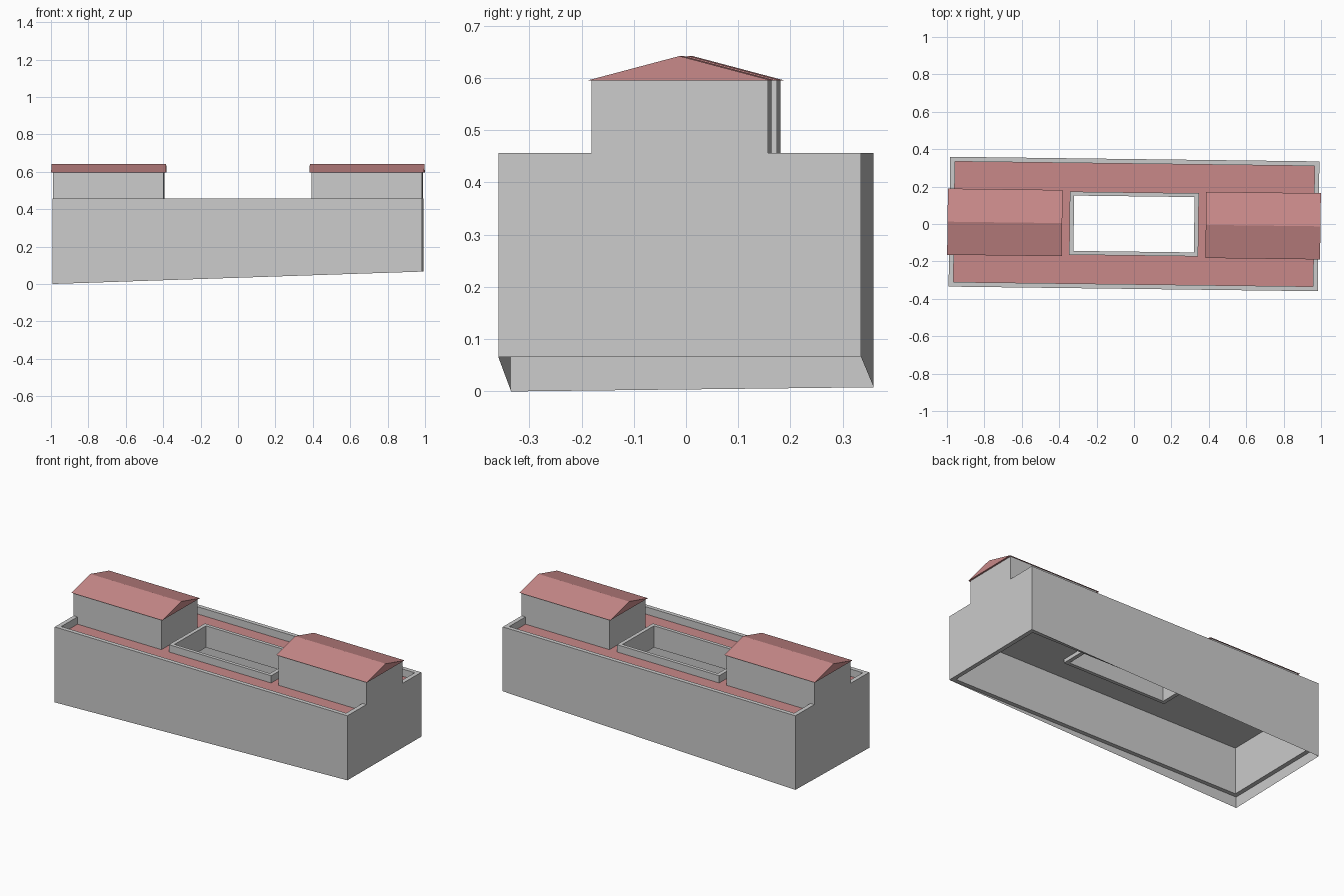
import bpy, bmesh
from mathutils import Matrix

if "Cube" in bpy.data.objects:
    bpy.data.objects.remove(bpy.data.objects["Cube"])

ROT = Matrix.Rotation(-0.0125, 4, 'Z')   # whole building is turned very slightly
TOP, BASE, DECK = 0.456, 0.067, 0.412

red = bpy.data.materials.new("roof_red")
red.diffuse_color = (0.58, 0.25, 0.25, 1)
red.use_nodes = True
red.node_tree.nodes["Principled BSDF"].inputs["Base Color"].default_value = red.diffuse_color


def finish(name, bm, mat=None, normals=True):
    if normals:
        bmesh.ops.recalc_face_normals(bm, faces=bm.faces)
    bm.transform(ROT)
    me = bpy.data.meshes.new(name)
    bm.to_mesh(me)
    bm.free()
    if mat:
        me.materials.append(mat)
    ob = bpy.data.objects.new(name, me)
    bpy.context.collection.objects.link(ob)
    return ob


def loop(bm, hx, hy, z):
    zs = z if isinstance(z, tuple) else (z,) * 4
    xy = ((-hx, -hy), (hx, -hy), (hx, hy), (-hx, hy))
    return [bm.verts.new((x, y, zz)) for (x, y), zz in zip(xy, zs)]


def bridge(bm, a, b):
    for i in range(4):
        j = (i + 1) % 4
        bm.faces.new((a[i], a[j], b[j], b[i]))


def frame(name, outer, inner, z0, z1, mat=None):
    """Rectangular ring with a rectangular opening."""
    bm = bmesh.new()
    loops = [loop(bm, *outer, z0), loop(bm, *outer, z1),
             loop(bm, *inner, z1), loop(bm, *inner, z0)]
    for k in range(4):
        bridge(bm, loops[k], loops[(k + 1) % 4])
    return finish(name, bm, mat)


def extrude_profile(name, pts, x0, x1, mat=None):
    """Closed y-z profile extruded along x."""
    bm = bmesh.new()
    a = [bm.verts.new((x0, y, z)) for y, z in pts]
    b = [bm.verts.new((x1, y, z)) for y, z in pts]
    bm.faces.new(a)
    bm.faces.new(b)
    n = len(pts)
    for i in range(n):
        bm.faces.new((a[i], a[(i + 1) % n], b[(i + 1) % n], b[i]))
    return finish(name, bm, mat)


# Outer walls with parapet, and the thin skirt following the sloping ground
OUT, INN = (0.987, 0.347), (0.961, 0.322)
frame("outer_walls", OUT, INN, BASE, TOP)
bm = bmesh.new()
bridge(bm, loop(bm, *OUT, (0.0, 0.066, 0.067, 0.008)), loop(bm, *OUT, BASE))
finish("ground_skirt", bm, normals=False)

# Flat roof slab, red covering and courtyard rim
RIM, HOLE = (0.345, 0.169), (0.322, 0.148)
frame("roof_slab", INN, RIM, 0.347, DECK - 0.004)
frame("roof_covering", INN, RIM, DECK - 0.004, DECK, red)
frame("courtyard_rim", RIM, HOLE, 0.325, TOP)

# Two rooftop houses with low gable roofs
for side, s in (("left", -1), ("right", 1)):
    w, e = 0.169, 0.177
    extrude_profile(side + "_house", [(-w, DECK - 0.01), (w, DECK - 0.01), (w, 0.596), (-w, 0.596)],
                    s * 0.395, s * 0.987)
    extrude_profile(side + "_gable_roof", [(-e, 0.595), (e, 0.595), (0, 0.642)],
                    s * 0.384, s * 0.997, red)
